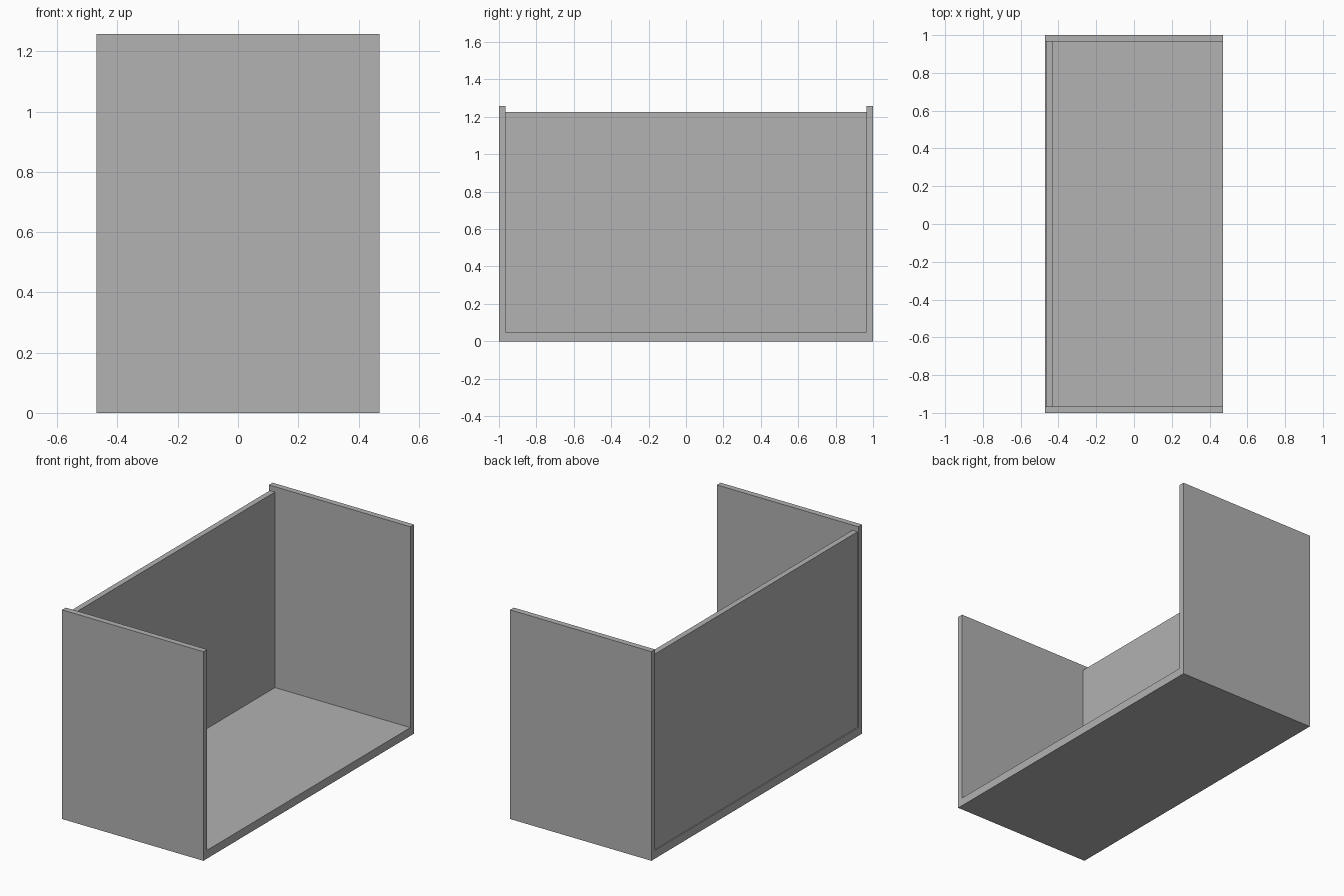
import bpy
import bmesh

cube = bpy.data.objects.get("Cube")
if cube:
    bpy.data.objects.remove(cube, do_unlink=True)

# Single flat grey
GREY = (0.445, 0.445, 0.445, 1.0)
grey = bpy.data.materials.new("plain_grey")
grey.use_nodes = True
grey.diffuse_color = GREY
grey.node_tree.nodes["Principled BSDF"].inputs["Base Color"].default_value = GREY

# Overall dimensions
HALF_DEPTH = 0.47
HALF_LENGTH = 1.0
HEIGHT = 1.257
SIDE = 0.035
FLOOR = 0.05
PANEL_TOP = 1.225


def extrude_profile(name, profile, x0, x1):
    """Extrude a closed (y, z) outline along x."""
    bm = bmesh.new()
    face = bm.faces.new([bm.verts.new((x0, y, z)) for y, z in profile])
    moved = bmesh.ops.extrude_face_region(bm, geom=[face], use_keep_orig=True)
    verts = [v for v in moved["geom"] if isinstance(v, bmesh.types.BMVert)]
    bmesh.ops.translate(bm, verts=verts, vec=(x1 - x0, 0, 0))
    bmesh.ops.recalc_face_normals(bm, faces=bm.faces)
    mesh = bpy.data.meshes.new(name)
    bm.to_mesh(mesh)
    bm.free()
    mesh.materials.append(grey)
    obj = bpy.data.objects.new(name, mesh)
    bpy.context.collection.objects.link(obj)
    return obj


# U-shaped shell: floor and two upright sides
inner = HALF_LENGTH - SIDE
half = [(HALF_LENGTH, 0), (HALF_LENGTH, HEIGHT), (inner, HEIGHT), (inner, FLOOR)]
shell = half + [(-y, z) for y, z in reversed(half)]
extrude_profile("floor_and_sides", shell, -HALF_DEPTH, HALF_DEPTH)

# Slightly recessed panel closing one long side
panel = [(-inner, FLOOR), (inner, FLOOR), (inner, PANEL_TOP), (-inner, PANEL_TOP)]
extrude_profile("long_panel", panel, -HALF_DEPTH + 0.006, -0.43)
